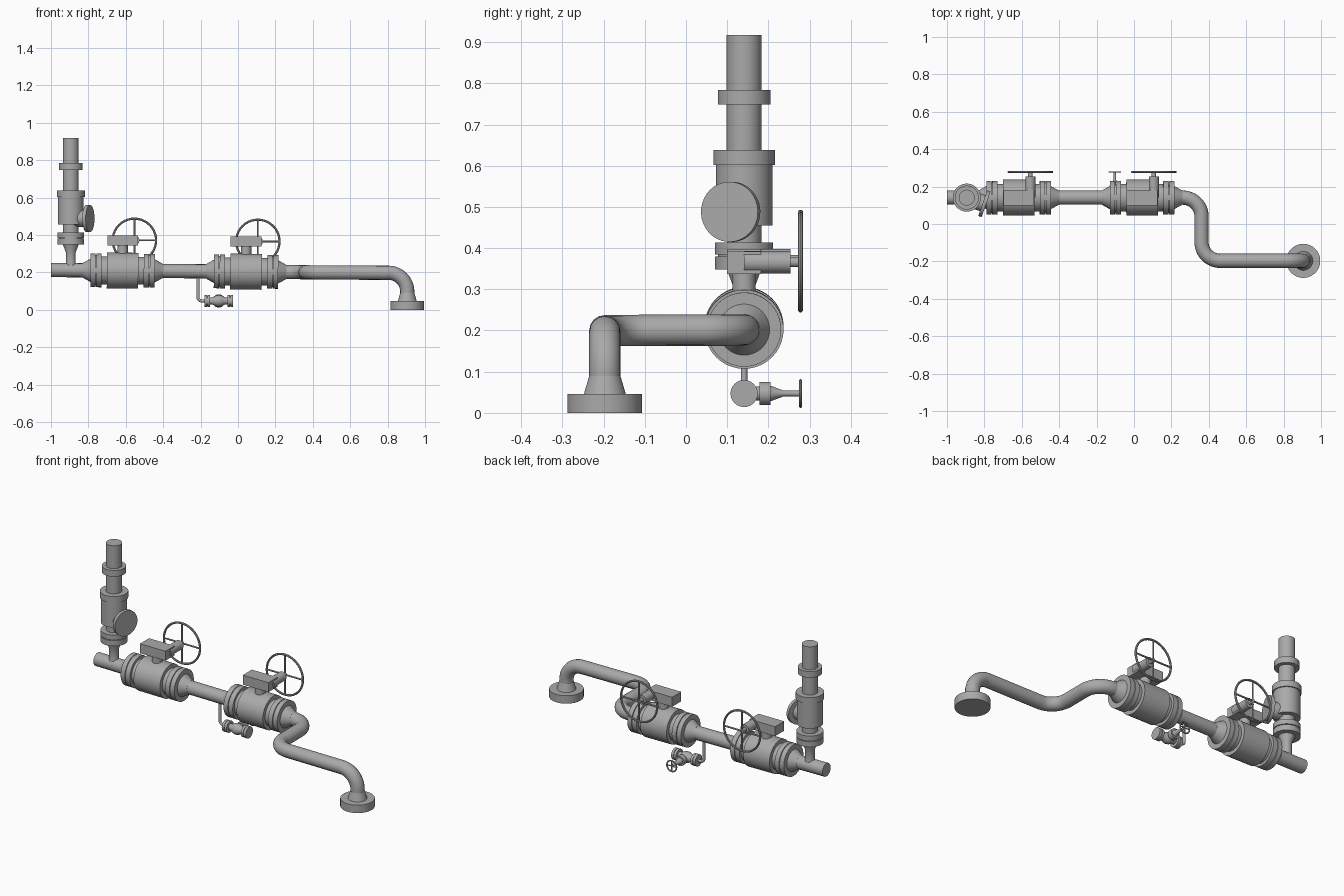
import bpy
import math
from mathutils import Vector

cube = bpy.data.objects.get("Cube")
if cube:
    bpy.data.objects.remove(cube, do_unlink=True)

GREY = (0.4, 0.4, 0.4, 1)
steel = bpy.data.materials.new("grey steel")
steel.use_nodes = True
steel.diffuse_color = GREY
steel.node_tree.nodes["Principled BSDF"].inputs["Base Color"].default_value = GREY

X, Y, Z = Vector((1, 0, 0)), Vector((0, 1, 0)), Vector((0, 0, 1))
LINE_Y = 0.141                                # depth of the main line
FALL = Vector((1, 0, -0.0085)).normalized()   # main line drops slightly


def line_point(x):
    return Vector((x, LINE_Y, 0.204 - 0.0085 * x))


def finish(obj, name):
    obj.name = name
    if not obj.data.materials:
        obj.data.materials.append(steel)
    bpy.ops.object.select_all(action='DESELECT')
    obj.select_set(True)
    bpy.context.view_layer.objects.active = obj
    bpy.ops.object.shade_smooth_by_angle(angle=math.radians(35))
    return obj


def lathe(name, origin, axis, profile, sides=36):
    """Turn (distance, radius) pairs around an axis, closing both ends."""
    origin, axis = Vector(origin), Vector(axis).normalized()
    u = axis.orthogonal().normalized()
    v = axis.cross(u)
    verts, faces = [], []
    for t, r in profile:
        for i in range(sides):
            a = math.tau * i / sides
            verts.append(origin + axis * t + (u * math.cos(a) + v * math.sin(a)) * r)
    for k in range(len(profile) - 1):
        for i in range(sides):
            j = (i + 1) % sides
            lo, hi = k * sides, (k + 1) * sides
            faces.append((lo + i, lo + j, hi + j, hi + i))
    last = (len(profile) - 1) * sides
    faces.append(tuple(reversed(range(sides))))
    faces.append(tuple(range(last, last + sides)))
    mesh = bpy.data.meshes.new(name)
    mesh.from_pydata(verts, [], faces)
    obj = bpy.data.objects.new(name, mesh)
    bpy.context.collection.objects.link(obj)
    return finish(obj, name)


def rod(name, start, end, radius, sides=24):
    start, end = Vector(start), Vector(end)
    d = end - start
    return lathe(name, start, d, [(0, radius), (d.length, radius)], sides)


def pipe(name, corners, radius, bend, steps=12):
    """Sweep a round pipe along corners rounded to a bend radius."""
    pts = [Vector(c) for c in corners]
    path = [pts[0]]
    for a, b, c in zip(pts, pts[1:], pts[2:]):
        d1, d2 = (b - a).normalized(), (c - b).normalized()
        turn = d1.angle(d2)
        cut = bend * math.tan(turn / 2)
        side = (d2 - d1 * d1.dot(d2)).normalized()
        start = b - d1 * cut
        for s in range(steps + 1):
            t = turn * s / steps
            path.append(start + d1 * bend * math.sin(t) + side * bend * (1 - math.cos(t)))
    path.append(pts[-1])
    curve = bpy.data.curves.new(name, 'CURVE')
    curve.dimensions = '3D'
    curve.bevel_depth = radius
    curve.bevel_resolution = 6
    curve.use_fill_caps = True
    spline = curve.splines.new('POLY')
    spline.points.add(len(path) - 1)
    for p, co in zip(spline.points, path):
        p.co = (*co, 1)
    obj = bpy.data.objects.new(name, curve)
    bpy.context.collection.objects.link(obj)
    bpy.ops.object.select_all(action='DESELECT')
    obj.select_set(True)
    bpy.context.view_layer.objects.active = obj
    bpy.ops.object.convert(target='MESH')
    return finish(bpy.context.view_layer.objects.active, name)


def handwheel(name, centre, radius, wire):
    centre = Vector(centre)
    bpy.ops.mesh.primitive_torus_add(
        location=centre, rotation=(math.pi / 2, 0, 0), major_radius=radius - wire,
        minor_radius=wire, major_segments=40, minor_segments=10)
    finish(bpy.context.object, name + "_rim")
    for label, d in (("level", X), ("upright", Z)):
        arm = d * (radius - wire)
        rod(f"{name}_{label}_spoke", centre - arm, centre + arm, wire * 0.8, 10)


def mirrored(half):
    return [(-t, r) for t, r in half] + [(t, r) for t, r in reversed(half)]


# Main line: straight run, sideways S-bend, then an elbow down to the foot
FOOT = Vector((0.905, -0.197, 0))
pipe("main_pipe", [line_point(-1), line_point(0.361), (0.361, FOOT.y, 0.2),
                   (FOOT.x, FOOT.y, 0.197), (FOOT.x, FOOT.y, 0.05)], 0.038, 0.1)
lathe("foot_flange", FOOT, Z,
      [(0, 0.091), (0.046, 0.091), (0.046, 0.051), (0.09, 0.038)])

# Two main valves with paired flanges, gearbox and handwheel
VALVE = [(0.215, 0.038), (0.172, 0.062), (0.172, 0.09), (0.145, 0.09),
         (0.145, 0.082), (0.141, 0.082), (0.141, 0.09), (0.113, 0.09),
         (0.113, 0.074), (0.084, 0.074), (0.084, 0.096)]
for side, x in (("right", -0.617), ("left", 0.043)):
    c = line_point(x)
    lathe(f"{side}_valve_body", c, FALL, mirrored(VALVE), 40)
    rod(f"{side}_valve_stem", c + Z * 0.08, c + Z * 0.15, 0.028)
    bpy.ops.mesh.primitive_cube_add(size=1, location=c + Z * 0.161)
    box = bpy.context.object
    box.scale = (0.164, 0.083, 0.055)
    bpy.ops.object.transform_apply(location=False, rotation=False, scale=True)
    finish(box, f"{side}_gearbox")
    hub = c + X * 0.063 + Z * 0.162
    lathe(f"{side}_wheel_shaft", hub, Y,
          [(0, 0.027), (0.113, 0.027), (0.113, 0.012), (0.14, 0.012)], 24)
    handwheel(f"{side}_handwheel", hub + Y * 0.137, 0.122, 0.006)

# Relief valve stack on the right end
STACK = Vector((-0.894, LINE_Y, 0))
lathe("stack_riser", STACK, Z,
      [(0.2, 0.036), (0.25, 0.026), (0.305, 0.026), (0.348, 0.042),
       (0.348, 0.071), (0.38, 0.071), (0.38, 0.064), (0.384, 0.064),
       (0.384, 0.071), (0.413, 0.071), (0.413, 0.042), (0.455, 0.042)])
lathe("stack_body", STACK, Z,
      [(0.455, 0.069), (0.602, 0.069), (0.602, 0.075), (0.638, 0.075),
       (0.638, 0.0425), (0.748, 0.0425), (0.748, 0.064), (0.784, 0.064),
       (0.784, 0.0425), (0.917, 0.0425)])

# Round outlet disc on the side of the stack
lathe("stack_outlet", STACK + Z * 0.488, (0.945, -0.327, 0),
      [(0, 0.045), (0.09, 0.045), (0.09, 0.073), (0.109, 0.073)])

# Small drain line with its own valve and handwheel
DRAIN = Vector((-0.103, LINE_Y, 0.047))
pipe("drain_pipe", [(-0.214, LINE_Y, 0.19), (-0.214, LINE_Y, DRAIN.z),
                    (-0.17, LINE_Y, DRAIN.z)], 0.008, 0.02, 8)
lathe("drain_valve", DRAIN, X, mirrored(
    [(0.077, 0.033), (0.062, 0.033), (0.062, 0.026), (0.06, 0.026),
     (0.06, 0.033), (0.046, 0.033), (0.046, 0.018), (0.036, 0.018),
     (0.016, 0.028), (0.006, 0.031)]), 24)
lathe("drain_bonnet", DRAIN, Y,
      [(0, 0.017), (0.037, 0.017), (0.037, 0.028), (0.064, 0.028),
       (0.064, 0.019), (0.096, 0.007), (0.138, 0.007)], 24)
handwheel("drain_handwheel", DRAIN + Y * 0.137, 0.035, 0.004)
